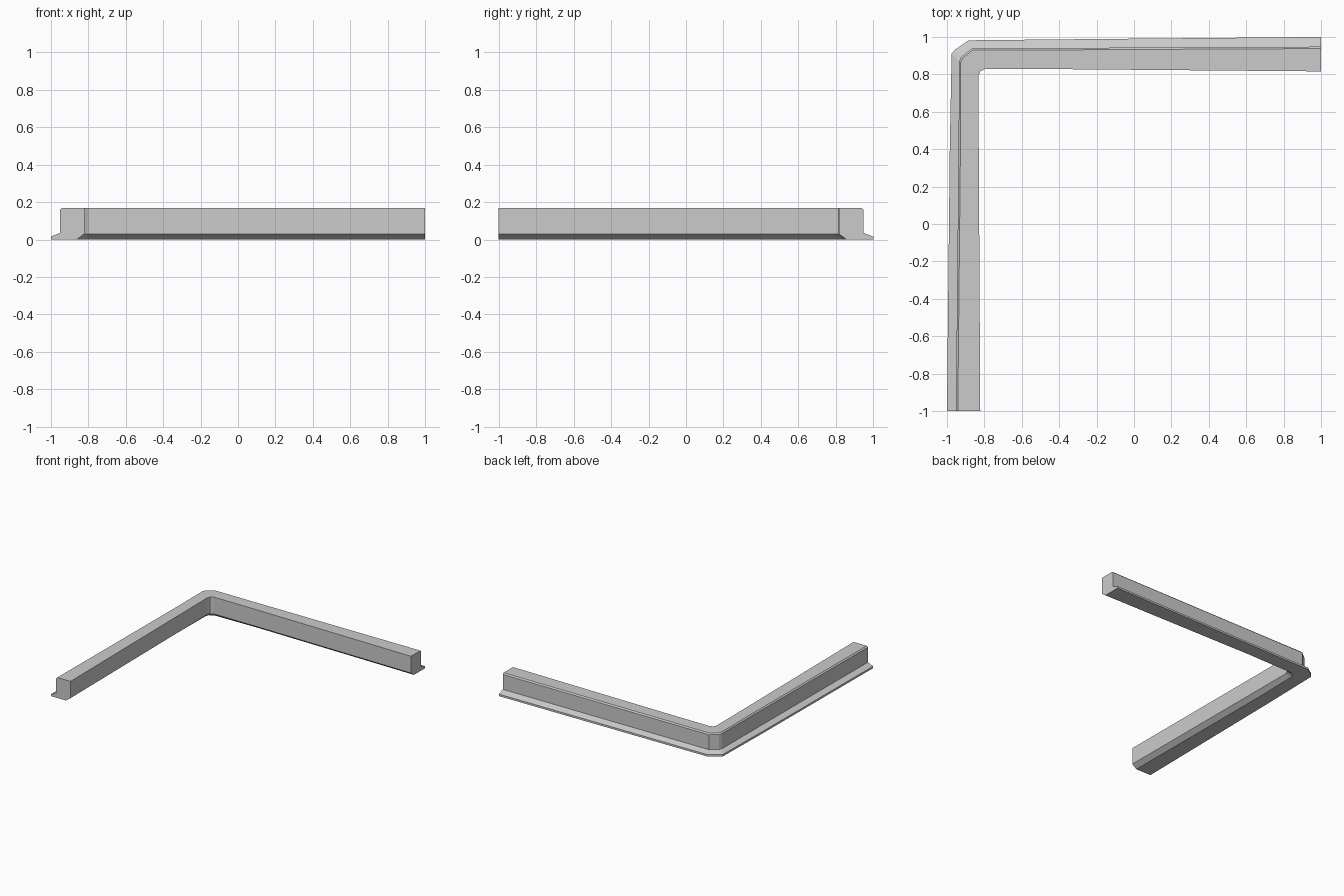
import bpy
import bmesh
from mathutils import Vector

cube = bpy.data.objects.get("Cube")
if cube:
    bpy.data.objects.remove(cube, do_unlink=True)

grey = bpy.data.materials.new("plain grey")
grey.use_nodes = True
colour = (0.6, 0.6, 0.6, 1)
grey.diffuse_color = colour
grey.node_tree.nodes["Principled BSDF"].inputs["Base Color"].default_value = colour

# Stations along the bent rail: flange edge, outer wall and inner wall in plan
stations = [
    ((-1, -1), (-0.952, -1), (-0.822, -1)),
    ((-0.985, 0.4), (-0.938, 0.4), (-0.83, 0.4)),
    ((-0.975, 0.91), (-0.935, 0.87), (-0.832, 0.79)),
    ((-0.957, 0.932), (-0.925, 0.892), (-0.823, 0.815)),
    ((-0.885, 0.982), (-0.868, 0.938), (-0.797, 0.828)),
    ((-0.4, 0.987), (-0.4, 0.941), (-0.4, 0.828)),
    ((1, 1), (1, 0.948), (1, 0.816)),
]


def section(flange, outer, inner):
    """Cross-section with a sloping flange, eased top edge and undercut foot."""
    f, o, i = (Vector((*p, 0)) for p in (flange, outer, inner))
    across = (i - o).normalized()
    ring = [(f, 0), (f, 0.016), (o, 0.035), (o, 0.158),
            (o + across * 0.01, 0.168), (i, 0.168), (i, 0.03),
            (i - across * 0.04, 0)]
    return [p + Vector((0, 0, z)) for p, z in ring]


# Corner rail lofted through the sections
bm = bmesh.new()
rings = [[bm.verts.new(p) for p in section(*s)] for s in stations]
for a, b in zip(rings, rings[1:]):
    for k in range(len(a)):
        n = (k + 1) % len(a)
        bm.faces.new((a[k], a[n], b[n], b[k]))
bm.faces.new(rings[0])
bm.faces.new(rings[-1])
bmesh.ops.recalc_face_normals(bm, faces=bm.faces)

mesh = bpy.data.meshes.new("corner_rail")
bm.to_mesh(mesh)
bm.free()
mesh.materials.append(grey)
rail = bpy.data.objects.new("corner_rail", mesh)
bpy.context.collection.objects.link(rail)
